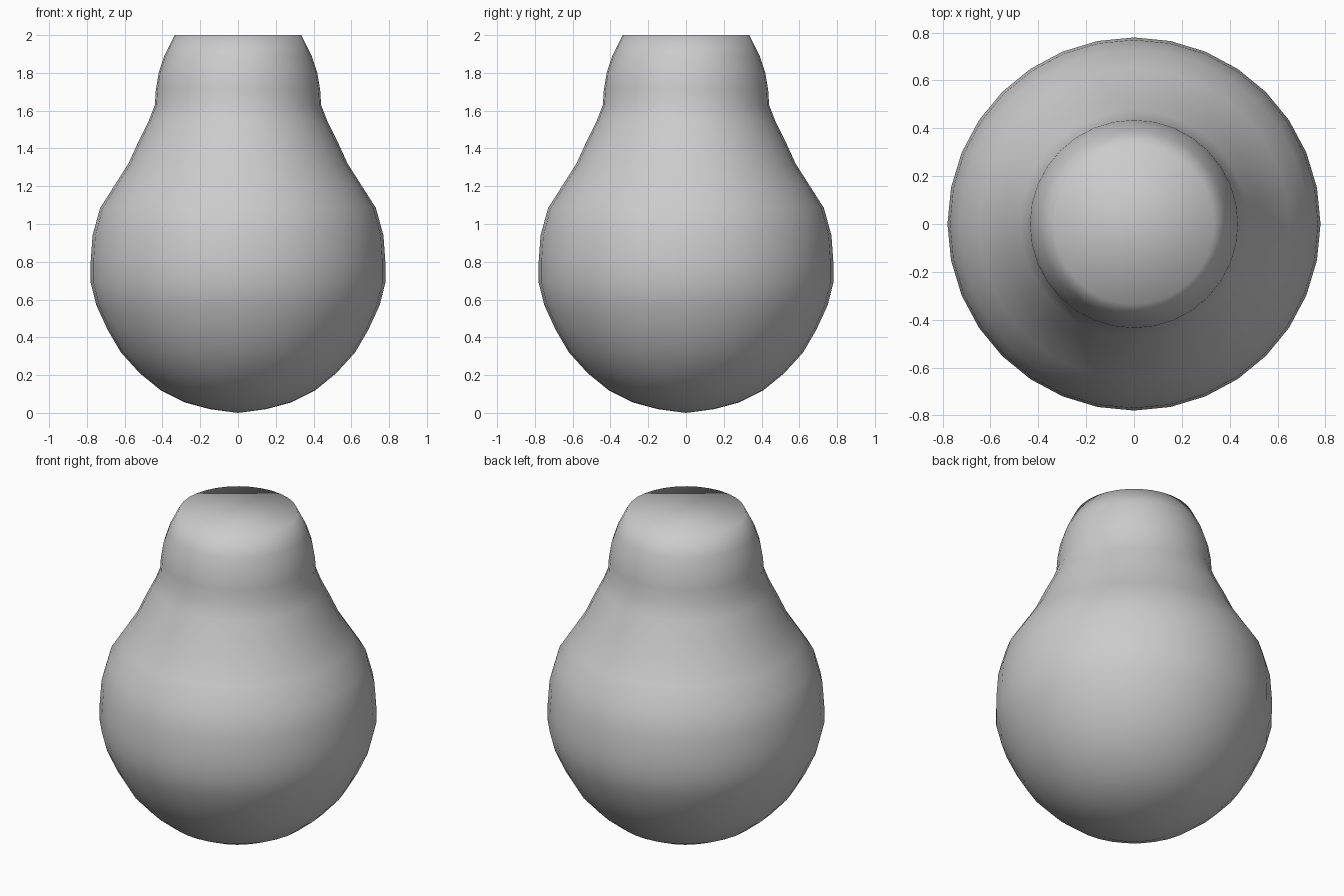
import bpy
import bmesh
from math import cos, sin, tau

SEGMENTS = 32

cube = bpy.data.objects.get("Cube")
if cube:
    bpy.data.objects.remove(cube, do_unlink=True)

# One plain grey for the whole body
grey = bpy.data.materials.new("light_grey")
grey.use_nodes = True
colour = (0.6, 0.6, 0.6, 1.0)
grey.diffuse_color = colour
grey.node_tree.nodes["Principled BSDF"].inputs["Base Color"].default_value = colour

# Profile as (radius, height): round belly, shoulder, neck, rim
profile = [
    (0.15, 0.02), (0.28, 0.055), (0.41, 0.12), (0.52, 0.21), (0.62, 0.32),
    (0.69, 0.44), (0.75, 0.57), (0.78, 0.69), (0.78, 0.80), (0.77, 0.94),
    (0.73, 1.085), (0.65, 1.21), (0.58, 1.32), (0.53, 1.43), (0.475, 1.54),
    (0.44, 1.63), (0.435, 1.71), (0.42, 1.80), (0.39, 1.89), (0.335, 2.0),
]


def lathe(name, points, material):
    """Turn a profile about z, with a pole below and a flat lid above."""
    bm = bmesh.new()
    rings = []
    for radius, height in points:
        rings.append([
            bm.verts.new((radius * cos(tau * i / SEGMENTS),
                          radius * sin(tau * i / SEGMENTS), height))
            for i in range(SEGMENTS)
        ])
    pole = bm.verts.new((0, 0, 0))
    for i in range(SEGMENTS):
        j = (i + 1) % SEGMENTS
        bm.faces.new((pole, rings[0][j], rings[0][i]))
        for low, high in zip(rings, rings[1:]):
            bm.faces.new((low[i], low[j], high[j], high[i]))
    bm.faces.new(rings[-1])
    # The shading runs smoothly over the rim onto the lid
    for face in bm.faces:
        face.smooth = True
    mesh = bpy.data.meshes.new(name)
    bm.to_mesh(mesh)
    bm.free()
    mesh.materials.append(material)
    obj = bpy.data.objects.new(name, mesh)
    bpy.context.collection.objects.link(obj)
    return obj


lathe("bulb_body", profile, grey)
